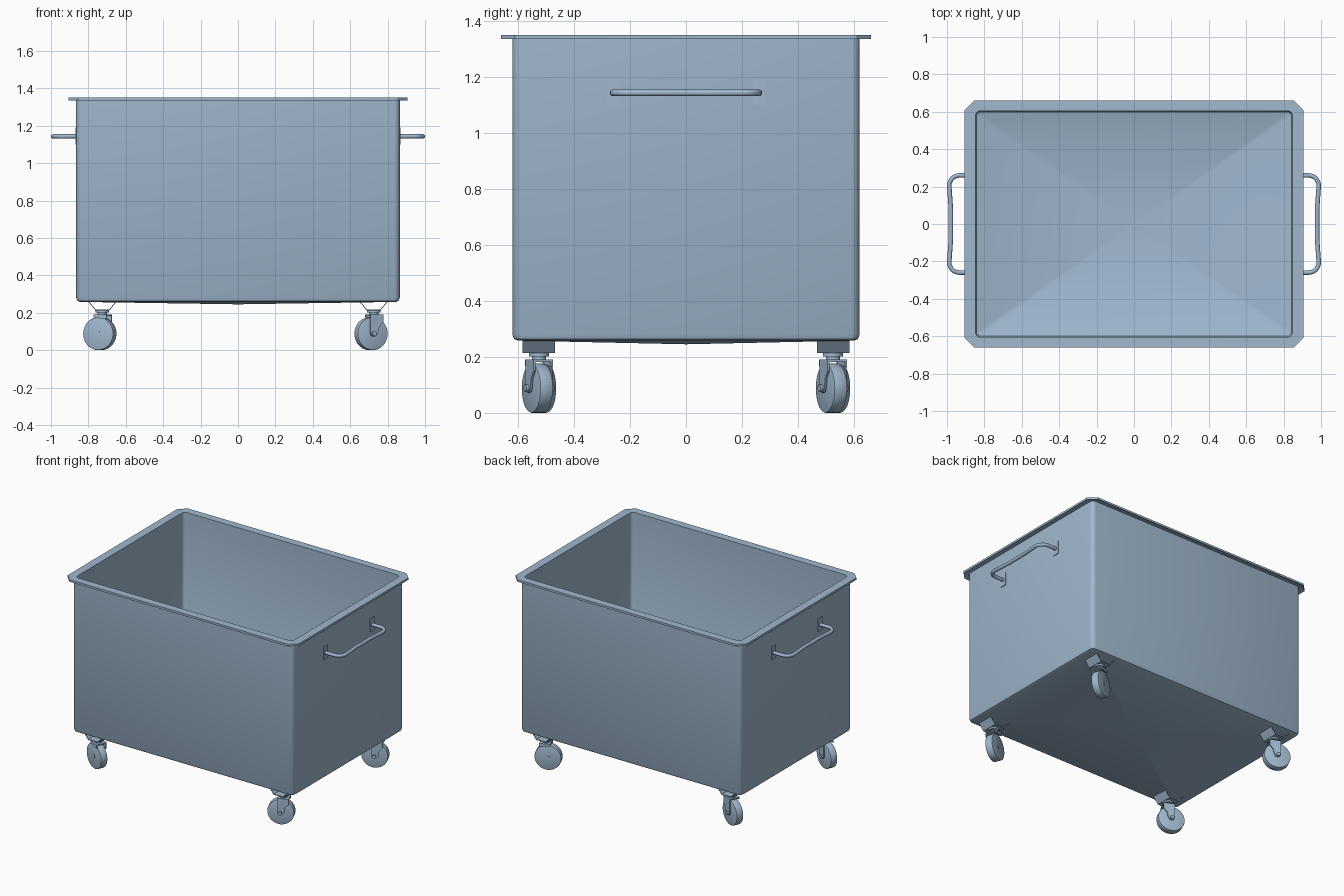
import bpy, bmesh, math
from mathutils import Matrix, Vector

old = bpy.data.objects.get("Cube")
if old:
    bpy.data.objects.remove(old)

steel = bpy.data.materials.new("blue_grey_steel")
steel.use_nodes = True
COLOUR = (0.35, 0.48, 0.62, 1)
steel.diffuse_color = COLOUR
steel.node_tree.nodes["Principled BSDF"].inputs["Base Color"].default_value = COLOUR


def finish(bm, name, matrix=Matrix()):
    """Turn a bmesh into a placed, smooth shaded object."""
    bm.transform(matrix)
    bmesh.ops.recalc_face_normals(bm, faces=bm.faces)
    mesh = bpy.data.meshes.new(name)
    bm.to_mesh(mesh)
    bm.free()
    mesh.materials.append(steel)
    obj = bpy.data.objects.new(name, mesh)
    bpy.context.collection.objects.link(obj)
    bpy.ops.object.select_all(action="DESELECT")
    obj.select_set(True)
    bpy.context.view_layer.objects.active = obj
    bpy.ops.object.shade_smooth_by_angle(angle=math.radians(35))
    return obj


def ring(bm, hx, hy, z, r, chamfer=False, steps=4):
    """Rectangle outline with rounded or chamfered corners."""
    verts = []
    for k, (sx, sy) in enumerate([(1, 1), (-1, 1), (-1, -1), (1, -1)]):
        for i in range(steps + 1):
            t = i / steps
            a = t * math.pi / 2
            u, v = (1 - t, t) if chamfer else (math.cos(a), math.sin(a))
            if k % 2:
                u, v = v, u
            verts.append(bm.verts.new((sx * (hx - r + r * u), sy * (hy - r + r * v), z)))
    return verts


def box(bm, size, centre):
    m = Matrix.Translation(centre) @ Matrix.Diagonal((*size, 1))
    return bmesh.ops.create_cube(bm, size=1, matrix=m)


def cylinder(bm, r, depth, centre, along_y=False, sides=32):
    m = Matrix.Translation(centre)
    if along_y:
        m = m @ Matrix.Rotation(math.pi / 2, 4, "X")
    return bmesh.ops.create_cone(bm, cap_ends=True, segments=sides, radius1=r,
                                 radius2=r, depth=depth, matrix=m)["verts"]


def prism(bm, outline, y, depth):
    """Extrude an x-z outline along y."""
    face = bm.faces.new([bm.verts.new((x, y, z)) for x, z in outline])
    out = bmesh.ops.extrude_face_region(bm, geom=[face])["geom"]
    bmesh.ops.translate(bm, vec=(0, depth, 0),
                        verts=[v for v in out if isinstance(v, bmesh.types.BMVert)])


# Open tub: outer shell, rim flange, inner shell
bm = bmesh.new()
rings = [
    ring(bm, 0.845, 0.60, 0.258, 0.025),
    ring(bm, 0.859, 0.614, 0.264, 0.03),
    ring(bm, 0.865, 0.62, 0.28, 0.03),
    ring(bm, 0.865, 0.62, 1.343, 0.03),
    ring(bm, 0.895, 0.65, 1.343, 0.05, True),
    ring(bm, 0.905, 0.66, 1.335, 0.05, True),
    ring(bm, 0.905, 0.66, 1.35, 0.05, True),
    ring(bm, 0.847, 0.605, 1.35, 0.025),
    ring(bm, 0.847, 0.605, 0.29, 0.025),
    ring(bm, 0.843, 0.60, 0.278, 0.025),
    ring(bm, 0.83, 0.588, 0.272, 0.025),
]
n = len(rings[0])
for a, b in zip(rings, rings[1:]):
    for i in range(n):
        j = (i + 1) % n
        bm.faces.new((a[i], a[j], b[j], b[i]))
for loop, z in ((rings[0], 0.245), (rings[-1], 0.26)):
    pole = bm.verts.new((0, 0, z))
    for i in range(n):
        bm.faces.new((loop[i], loop[(i + 1) % n], pole))
finish(bm, "tub")


# Side handles: bent rod with mounting plates
def sweep(bm, path, r, sides=12):
    loops = []
    for i, p in enumerate(path):
        d = (path[min(i + 1, len(path) - 1)] - path[max(i - 1, 0)]).normalized()
        side = d.cross(Vector((0, 0, 1)))
        loops.append([bm.verts.new(p + r * (side * math.cos(t) + Vector((0, 0, math.sin(t)))))
                      for t in (2 * math.pi * k / sides for k in range(sides))])
    for a, b in zip(loops, loops[1:]):
        for k in range(sides):
            m = (k + 1) % sides
            bm.faces.new((a[k], a[m], b[m], b[k]))
    bm.faces.new(loops[0])
    bm.faces.new(loops[-1])


HANDLE_Z, LEG_Y, BEND = 1.143, 0.26, 0.055
for s, label in ((1, "left"), (-1, "right")):
    half = [Vector((0.86, LEG_Y, HANDLE_Z))]
    for i in range(7):
        a = math.pi / 2 * (1 - i / 6)
        half.append(Vector((0.988 - BEND + BEND * math.cos(a),
                            LEG_Y - BEND + BEND * math.sin(a), HANDLE_Z)))
    half.append(Vector((0.979, 0.08, HANDLE_Z)))
    path = half + [Vector((p.x, -p.y, p.z)) for p in reversed(half)]
    bm = bmesh.new()
    sweep(bm, path, 0.012)
    finish(bm, label + "_handle", Matrix.Diagonal((s, 1, 1, 1)))
    bm = bmesh.new()
    for sy in (-1, 1):
        box(bm, (0.006, 0.045, 0.09), (s * 0.867, sy * LEG_Y, 1.145))
    finish(bm, label + "_handle_plates")

# Swivel casters, mirrored front to back on the right side
HAT = [(-0.078, 0.262), (-0.038, 0.213), (0.038, 0.213), (0.078, 0.262),
       (0.073, 0.262), (0.036, 0.218), (-0.036, 0.218), (-0.073, 0.262)]
ARM = [(-0.035, 0.19), (-0.035, 0.09), (-0.028, 0.077), (-0.015, 0.071), (0, 0.075),
       (0.01, 0.09), (0.018, 0.125), (0.04, 0.15), (0.04, 0.19)]
LIP = [(-0.035, 0.19), (-0.035, 0.175), (0.04, 0.165), (0.04, 0.19)]
WHEEL_X, WHEEL_R = -0.015, 0.088

for sx, side in ((1, "left"), (-1, "right")):
    for sy, end in ((1, "back"), (-1, "front")):
        name = end + "_" + side + "_caster_"
        place = Matrix.Translation((sx * 0.725, sy * 0.525, 0))
        turn = place @ Matrix.Diagonal((1, sx, 1, 1)) @ Matrix.Rotation(math.radians(23), 4, "Z")

        # Bent sheet bracket
        bm = bmesh.new()
        prism(bm, HAT, -0.058, 0.116)
        finish(bm, name + "bracket", place)

        # Swivel bearing
        bm = bmesh.new()
        cylinder(bm, 0.036, 0.011, (0, 0, 0.2075))
        cylinder(bm, 0.025, 0.02, (0, 0, 0.194))
        finish(bm, name + "swivel", place)

        # One-armed fork with top plate and short far lip
        bm = bmesh.new()
        prism(bm, ARM, -0.038, 0.008)
        prism(bm, LIP, 0.03, 0.008)
        box(bm, (0.075, 0.076, 0.008), (0.0025, 0, 0.186))
        finish(bm, name + "fork", turn)

        # Wheel with softened tread edges
        bm = bmesh.new()
        cylinder(bm, WHEEL_R, 0.05, (WHEEL_X, 0, WHEEL_R), True, 40)
        rims = [e for e in bm.edges if any(len(f.verts) > 4 for f in e.link_faces)]
        bmesh.ops.bevel(bm, geom=rims, offset=0.005, segments=2, affect="EDGES", profile=0.5)
        finish(bm, name + "wheel", turn)

        # Axle bolt
        bm = bmesh.new()
        cylinder(bm, 0.013, 0.076, (WHEEL_X, -0.01, WHEEL_R), True, 16)
        finish(bm, name + "axle", turn)
